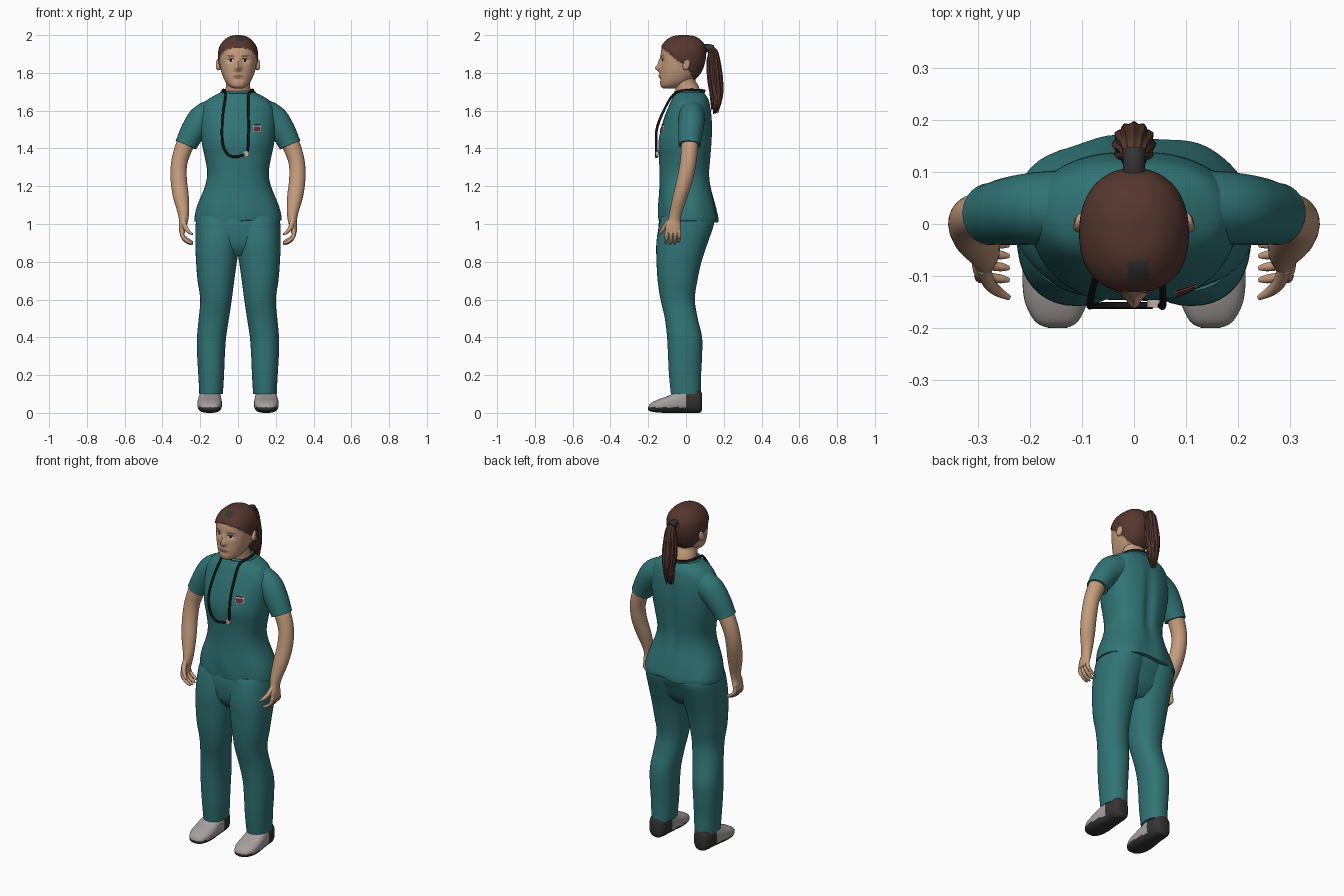
import bpy, bmesh, math, random
from mathutils import Vector
from mathutils.bvhtree import BVHTree

if "Cube" in bpy.data.objects:
    bpy.data.objects.remove(bpy.data.objects["Cube"])

random.seed(4)
MATS = {}
for n, c in {"teal_cloth": (.03, .175, .178), "skin": (.56, .335, .205), "brown_hair": (.09, .038, .027),
             "shoe_grey": (.38, .35, .345), "dark_grey": (.035, .033, .034), "black_rubber": (.008, .008, .008),
             "lip_pink": (.37, .15, .11), "eye_white": (.6, .56, .52), "badge_red": (.12, .03, .035),
             "pale_metal": (.5, .43, .4)}.items():
    MATS[n] = bpy.data.materials.new(n)
    MATS[n].diffuse_color = (*c, 1)


def spline(rows, k):
    """Catmull-Rom through rows of numbers, k steps per span."""
    out = []
    for i in range(len(rows) - 1):
        a, b, c, d = rows[max(i - 1, 0)], rows[i], rows[i + 1], rows[min(i + 2, len(rows) - 1)]
        for j in range(k):
            t = j / k
            out.append([.5 * (2 * q + (r - p) * t + (2 * p - 5 * q + 4 * r - s) * t * t
                              + (3 * q - p - 3 * r + s) * t ** 3) for p, q, r, s in zip(a, b, c, d)])
    return out + [list(rows[-1])]


def skin(name, rings, mats, rule=None, bump=None, pair=False):
    """Bridge rings of points into a capped solid, optionally mirrored as a pair."""
    for s in ((1, -1) if pair else (1,)):
        bm = bmesh.new()
        loops = []
        for ring in rings:
            pts = [bump(p.copy()) if bump else p for p in ring]
            loops.append([bm.verts.new((p.x * s, p.y, p.z)) for p in pts])
        n = len(loops[0])
        for a, b in zip(loops, loops[1:]):
            for i in range(n):
                bm.faces.new((a[i], a[(i + 1) % n], b[(i + 1) % n], b[i]))
        bm.faces.new(loops[0])
        bm.faces.new(loops[-1])
        bmesh.ops.recalc_face_normals(bm, faces=bm.faces)
        if rule:
            for f in bm.faces:
                f.material_index = rule(f.calc_center_median())
        tree = BVHTree.FromBMesh(bm)
        finish(name + ({1: "_left", -1: "_right"}[s] if pair else ""), bm, mats)
    return tree


def finish(name, bm, mats):
    me = bpy.data.meshes.new(name)
    bm.to_mesh(me)
    bm.free()
    for m in mats:
        me.materials.append(MATS[m])
    ob = bpy.data.objects.new(name, me)
    bpy.context.collection.objects.link(ob)


def loft(name, rows, mats, axis="z", e=2.2, n=40, k=4, **kw):
    """Rows are (t, xmin, xmax, bmin, bmax); b is y for axis z, and z for axis y."""
    rings = []
    for t, x0, x1, b0, b1 in spline(rows, k):
        ring = []
        for i in range(n):
            a = 2 * math.pi * i / n
            c, s = math.cos(a), math.sin(a)
            x = (x0 + x1) / 2 + (x1 - x0) / 2 * math.copysign(abs(c) ** (2 / e), c)
            b = (b0 + b1) / 2 + (b1 - b0) / 2 * math.copysign(abs(s) ** (2 / e), s)
            ring.append(Vector((x, b, t) if axis == "z" else (x, t, b)))
        rings.append(ring)
    return skin(name, rings, mats, **kw)


def tube(name, rows, mats, n=20, k=5, ridge=0, **kw):
    """Rows are (x, y, z, radius a, radius b) along a path."""
    rows = spline(rows, k)
    pts = [Vector(r[:3]) for r in rows]
    u, rings = None, []
    for i, p in enumerate(pts):
        t = (pts[min(i + 1, len(pts) - 1)] - pts[max(i - 1, 0)]).normalized()
        if u is None:
            u = Vector((1, 0, 0)) if abs(t.x) < .9 else Vector((0, 1, 0))
        u = (u - t * u.dot(t)).normalized()
        v = t.cross(u)
        ring = []
        for j in range(n):
            a = 2 * math.pi * j / n
            w = 1 + ridge * math.cos(n / 4 * a)
            ring.append(p + w * (u * math.cos(a) * rows[i][3] + v * math.sin(a) * rows[i][4]))
        rings.append(ring)
    return skin(name, rings, mats, **kw)


def decal(name, tree, cx, cz, rx, rz, mat, off, e=2, tilt=0):
    """Thin patch draped on the front of a surface."""
    bm = bmesh.new()
    prev = None
    for r in (.02, .35, .7, 1):
        ring = []
        for i in range(24):
            a = 2 * math.pi * (i + .5) / 24
            c, s = math.cos(a), math.sin(a)
            x = cx + r * rx * math.copysign(abs(c) ** (2 / e), c)
            z = cz + r * rz * math.copysign(abs(s) ** (2 / e), s) + tilt * (x - cx)
            hit = tree.ray_cast(Vector((x, -1, z)), Vector((0, 1, 0)))[0]
            ring.append(bm.verts.new((x, hit.y - off, z)))
        if prev:
            for i in range(24):
                j = (i + 1) % 24
                bm.faces.new((prev[i], prev[j], ring[j], ring[i]))
        else:
            bm.faces.new(ring)
        prev = ring
    bmesh.ops.recalc_face_normals(bm, faces=bm.faces)
    finish(name, bm, [mat])


def g(v, c, w):
    return math.exp(-((v - c) / w) ** 2)


def sym(rows):
    return [(z, -w, w, a, b) for z, w, a, b in rows]


# tunic with chest shape, spine crease and light folds
def cloth(p):
    if p.y > 0:
        p.y -= .018 * g(p.x, 0, .025) * g(p.z, 1.38, .22)
    else:
        p.y -= .008 * g(abs(p.x), .085, .05) * g(p.z, 1.45, .06)
    p.y += .004 * math.sin(p.x * 38 + p.z * 9) * g(p.z, 1.04, .12)
    p.z += .006 * math.sin(p.x * 30) * g(p.z, 1.02, .03)
    return p


torso = loft("tunic", sym([(1.015, .23, -.143, .168), (1.04, .23, -.145, .168), (1.10, .215, -.145, .155),
                           (1.20, .175, -.14, .132), (1.27, .163, -.14, .126), (1.35, .175, -.143, .132),
                           (1.42, .19, -.145, .137), (1.50, .198, -.133, .14), (1.57, .198, -.113, .137),
                           (1.62, .188, -.093, .13), (1.655, .165, -.078, .122), (1.68, .125, -.064, .108),
                           (1.70, .085, -.054, .09)]), ["teal_cloth"], n=72, k=5, e=2.3, bump=cloth)
tube("collar", [(.088 * math.sin(a), .018 - .076 * math.cos(a), 1.697, .007, .007)
                for a in [i * math.pi / 8 for i in range(17)]], ["teal_cloth"], n=8, k=3)
tube("sleeve", [(.11, .03, 1.585, .075, .085), (.185, .03, 1.553, .07, .08), (.235, .025, 1.495, .066, .068),
                (.268, .02, 1.435, .06, .06), (.276, .019, 1.418, .06, .059)], ["teal_cloth"], n=28, pair=True)

# trousers
loft("trouser_seat", sym([(.83, .10, -.10, .05), (.88, .17, -.135, .095), (.95, .212, -.145, .125),
                          (1.0, .222, -.145, .145), (1.05, .215, -.135, .145)]), ["teal_cloth"])
loft("trouser_leg", [(.10, .08, .205, -.08, .08), (.2, .074, .21, -.09, .08), (.3, .07, .216, -.095, .085),
                     (.4, .063, .217, -.1, .085), (.5, .048, .208, -.112, .062), (.6, .033, .2, -.135, .047),
                     (.7, .02, .214, -.15, .06), (.8, .006, .222, -.156, .082), (.9, -.01, .226, -.157, .115),
                     (1.0, -.02, .224, -.142, .148), (1.04, -.02, .215, -.13, .14)], ["teal_cloth"], pair=True)

# shoes: grey upper with dark sole and heel
loft("shoe", [(-.2, .13, .165, .015, .03), (-.188, .108, .19, .008, .05), (-.15, .09, .21, .002, .07),
              (-.1, .085, .215, 0, .088), (-.05, .087, .212, 0, .112), (0, .09, .205, 0, .13),
              (.05, .095, .2, 0, .13), (.075, .105, .19, .002, .12), (.085, .12, .175, .015, .1)],
     ["shoe_grey", "dark_grey"], axis="y", e=2.7, pair=True,
     rule=lambda c: int(c.y > 0 or c.z < .03))

# arms and hands
tube("arm", [(.24, .025, 1.49, .045, .045), (.28, .02, 1.42, .047, .045), (.31, .012, 1.33, .043, .043),
             (.314, -.005, 1.24, .043, .042), (.303, -.03, 1.15, .042, .038), (.29, -.052, 1.07, .032, .033),
             (.288, -.062, 1.02, .024, .033), (.294, -.068, .985, .019, .042), (.296, -.068, .95, .014, .036)],
     ["skin"], n=24, pair=True)
for i, y in enumerate((-.103, -.08, -.057, -.036)):
    d = (.004, 0, .003, .012)[i]
    tube("finger_%d" % (i + 1), [(.296, y * .8 - .013, .98, .011, .011), (.295, y, .94, .011, .011),
                                 (.278, y, .912 + d, .0095, .0095), (.255, y - .003, .898 + d, .0085, .0085),
                                 (.24, y - .005, .893 + d, .004, .004)], ["skin"], n=10, k=3, pair=True)
tube("thumb", [(.29, -.085, 1.02, .014, .014), (.28, -.112, .985, .013, .013), (.262, -.13, .96, .01, .01),
               (.24, -.142, .945, .005, .005)], ["skin"], n=10, k=3, pair=True)

# neck and head with hair
tube("neck", [(0, .02, 1.64, .075, .07), (0, .01, 1.70, .068, .064), (0, -.005, 1.75, .062, .056),
              (0, -.005, 1.82, .062, .056)], ["skin"], n=28)


def is_hair(p):
    return p.z > 1.83 - (.8 if p.y < 0 else 1.6) * p.y


def face(p):
    if is_hair(p):
        o = Vector((0, -.02, 1.87))
        return o + (p - o) * 1.055
    if p.y < -.05:
        p.y -= .026 * g(p.x, 0, .016) * g(p.z, 1.825, .017) + .011 * g(p.x, 0, .013) * g(p.z, 1.855, .022)
        p.y += .011 * g(abs(p.x), .038, .02) * g(p.z, 1.866, .014)
        p.y -= .006 * g(p.x, 0, .025) * g(p.z, 1.785, .012)
        p.y += .004 * g(p.x, 0, .03) * g(p.z, 1.765, .008)
    return p


def head_colour(c):
    if not is_hair(c):
        return 0
    return 2 if 0 < c.x + .012 < .04 and -.11 < c.y < -.07 and c.z > 1.9 else 1


head = loft("head", sym([(1.718, .025, -.12, -.05), (1.73, .047, -.134, -.02), (1.757, .069, -.138, .03),
                         (1.80, .087, -.137, .072), (1.84, .096, -.136, .09), (1.88, .1, -.135, .099),
                         (1.92, .098, -.131, .1), (1.95, .085, -.117, .09), (1.975, .062, -.092, .066),
                         (1.988, .038, -.065, .04), (1.993, .012, -.035, .01)]),
            ["skin", "brown_hair", "dark_grey"], n=80, k=6, rule=head_colour, bump=face)
tube("ear", [(.092, -.005, 1.845, .014, .024), (.103, .002, 1.843, .018, .03), (.111, .006, 1.842, .015, .026),
             (.114, .007, 1.842, .006, .012)], ["skin"], n=16, pair=True)

# face details
for s, side in ((1, "left"), (-1, "right")):
    decal("eye_" + side, head, s * .038, 1.865, .017, .0075, "eye_white", .002)
    decal("iris_" + side, head, s * .038, 1.865, .0075, .007, "black_rubber", .004)
    decal("eyelid_line_" + side, head, s * .039, 1.8735, .019, .002, "black_rubber", .004, tilt=-.1 * s)
    decal("eyebrow_" + side, head, s * .04, 1.89, .022, .003, "brown_hair", .002, tilt=.05 * s)
decal("lips", head, 0, 1.784, .027, .009, "lip_pink", .002)

# ponytail and tie
tube("hair_tie", [(0, .085, 1.925, .024, .024), (0, .115, 1.932, .021, .021), (0, .142, 1.925, .022, .022)],
     ["dark_grey"], n=16)
tube("ponytail", [(0, .125, 1.93, .018, .018), (0, .143, 1.905, .028, .026), (0, .146, 1.85, .036, .036),
                  (0, .155, 1.76, .04, .039), (0, .162, 1.68, .03, .032), (0, .157, 1.62, .017, .018),
                  (0, .152, 1.585, .004, .004)], ["brown_hair"], n=48, ridge=.07)
for i in range(7):
    a, d = 2 * math.pi * i / 7, random.uniform(0, .05)
    x, y = math.cos(a), math.sin(a)
    tube("hair_strand_%d" % (i + 1), [(.028 * x, .155 + .03 * y, 1.76, .008, .008),
                                      (.024 * x, .16 + .026 * y, 1.67, .008, .008),
                                      (.018 * x, .154 + .018 * y, 1.58 + d, .002, .002)],
         ["brown_hair"], n=8)

# stethoscope
path = [(.052, -.157, 1.385), (.056, -.156, 1.5), (.055, -.118, 1.6), (.056, -.066, 1.685), (.08, 0, 1.708),
        (.06, .075, 1.708), (0, .097, 1.705), (-.06, .075, 1.708), (-.082, 0, 1.708), (-.066, -.066, 1.685),
        (-.078, -.118, 1.6), (-.085, -.155, 1.5), (-.08, -.157, 1.42), (-.055, -.157, 1.37),
        (-.015, -.157, 1.355), (.035, -.157, 1.368)]
tube("stethoscope_tube", [(*p, .0065, .0065) for p in path], ["black_rubber"], n=10)
tube("stethoscope_disc", [(.042, -.145, 1.372, .017, .017), (.042, -.161, 1.372, .017, .017)],
     ["pale_metal"], n=20, k=1)

# badge on the chest
decal("badge_plate", torso, .1, 1.508, .021, .022, "pale_metal", .006, e=9)
decal("badge_picture", torso, .1, 1.502, .018, .013, "badge_red", .008, e=9)
decal("badge_clip", torso, .1, 1.525, .019, .004, "black_rubber", .008, e=9)

# smooth shading with crisp hems
bpy.ops.object.select_all(action="SELECT")
bpy.context.view_layer.objects.active = bpy.data.objects["head"]
bpy.ops.object.shade_smooth_by_angle(angle=math.radians(50))

for m in bpy.data.materials:
    if m.users and not m.is_grease_pencil:
        m.use_nodes = True
        m.node_tree.nodes["Principled BSDF"].inputs["Base Color"].default_value = m.diffuse_color
